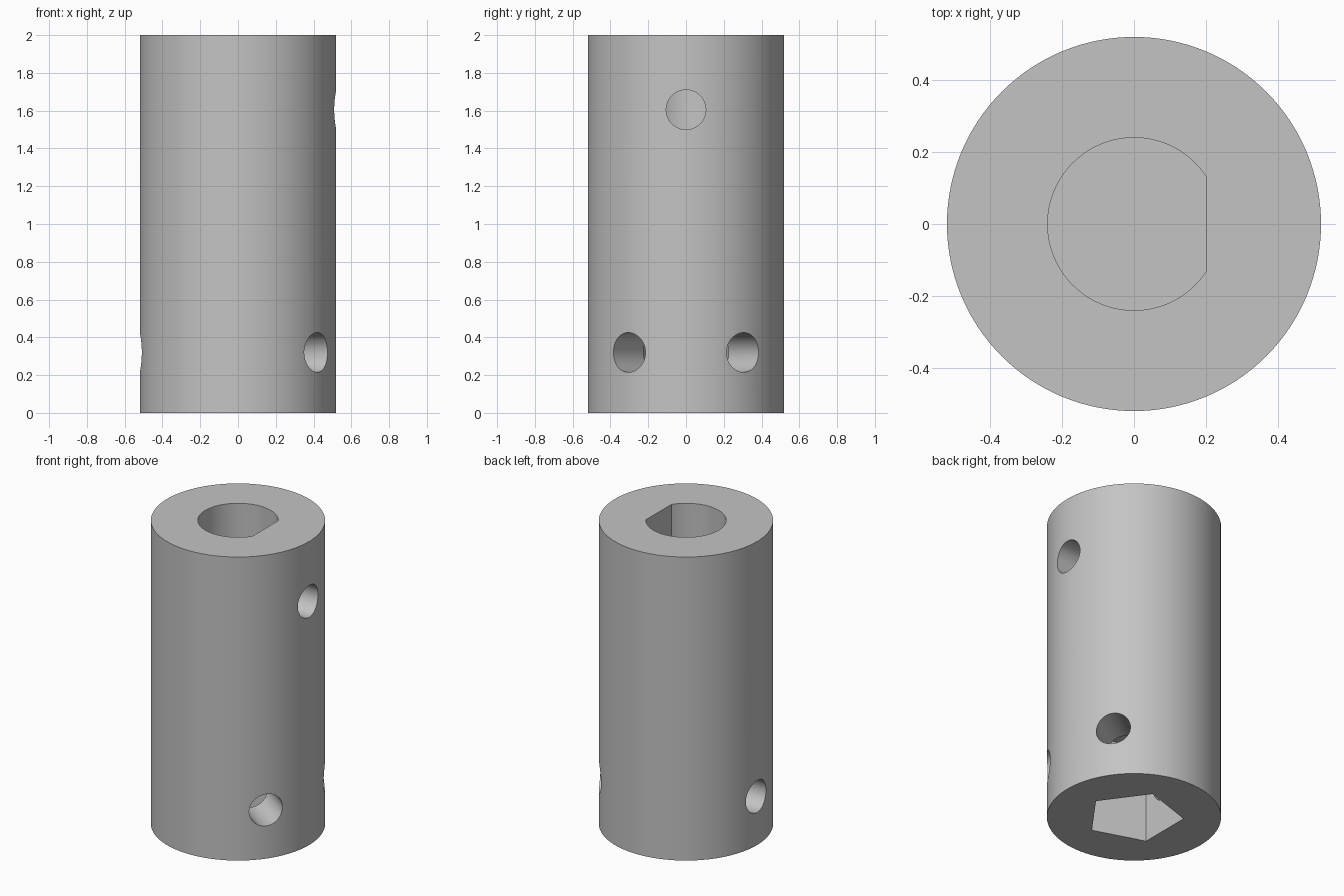
import bpy
import math

RADIUS, HEIGHT = 0.52, 2.0
BORE, FLAT = 0.24, 0.20          # shaft bore radius and its flat
D_DEPTH, SOCKET_DEPTH = 0.8, 0.64
HOLE = 0.105                     # set screw hole radius

if "Cube" in bpy.data.objects:
    bpy.data.objects.remove(bpy.data.objects["Cube"], do_unlink=True)

steel = bpy.data.materials.new("steel grey")
steel.use_nodes = True
colour = (0.55, 0.55, 0.55, 1)
steel.diffuse_color = colour
steel.node_tree.nodes["Principled BSDF"].inputs["Base Color"].default_value = colour


def prism(name, outline, z0, z1):
    """Closed upright solid with the given outline."""
    n = len(outline)
    verts = [(x, y, z) for z in (z0, z1) for x, y in outline]
    faces = [(i, (i + 1) % n, n + (i + 1) % n, n + i) for i in range(n)]
    faces += [tuple(reversed(range(n))), tuple(range(n, 2 * n))]
    mesh = bpy.data.meshes.new(name)
    mesh.from_pydata(verts, [], faces)
    mesh.materials.append(steel)
    obj = bpy.data.objects.new(name, mesh)
    bpy.context.collection.objects.link(obj)
    return obj


def arc(radius, start, end, n, closed=False):
    """Points along an arc, angles in radians."""
    steps = n if closed else n - 1
    angles = [start + (end - start) * i / steps for i in range(n)]
    return [(radius * math.cos(a), radius * math.sin(a)) for a in angles]


# Coupling body
body = prism("coupling_body", arc(RADIUS, 0, math.tau, 128, True), 0, HEIGHT)

# Top shaft bore with one flat side
half = math.acos(FLAT / BORE)
cutters = [prism("shaft_bore_cutter", arc(BORE, half, math.tau - half, 72),
                 HEIGHT - D_DEPTH, HEIGHT + 0.1)]

# Five-sided socket in the bottom
cutters.append(prism("socket_cutter",
                     arc(BORE / math.cos(math.pi / 5), 0, math.tau, 5, True),
                     -0.1, SOCKET_DEPTH))

# Radial set screw holes: one above, three through the socket walls
for angle, z in ((0, 1.605), (36, 0.32), (180, 0.32), (-36, 0.32)):
    hole = prism("screw_hole_cutter", arc(HOLE, 0, math.tau, 48, True), 0.05, 0.7)
    hole.rotation_euler = (0, math.pi / 2, math.radians(angle))
    hole.location.z = z
    cutters.append(hole)

# Cut each opening and drop its cutter
bpy.context.view_layer.objects.active = body
body.select_set(True)
for cutter in cutters:
    cut = body.modifiers.new("cut", 'BOOLEAN')
    cut.operation, cut.solver, cut.object = 'DIFFERENCE', 'EXACT', cutter
    bpy.ops.object.modifier_apply(modifier=cut.name)
    bpy.data.objects.remove(cutter, do_unlink=True)

bpy.ops.object.shade_smooth_by_angle(angle=math.radians(30))
